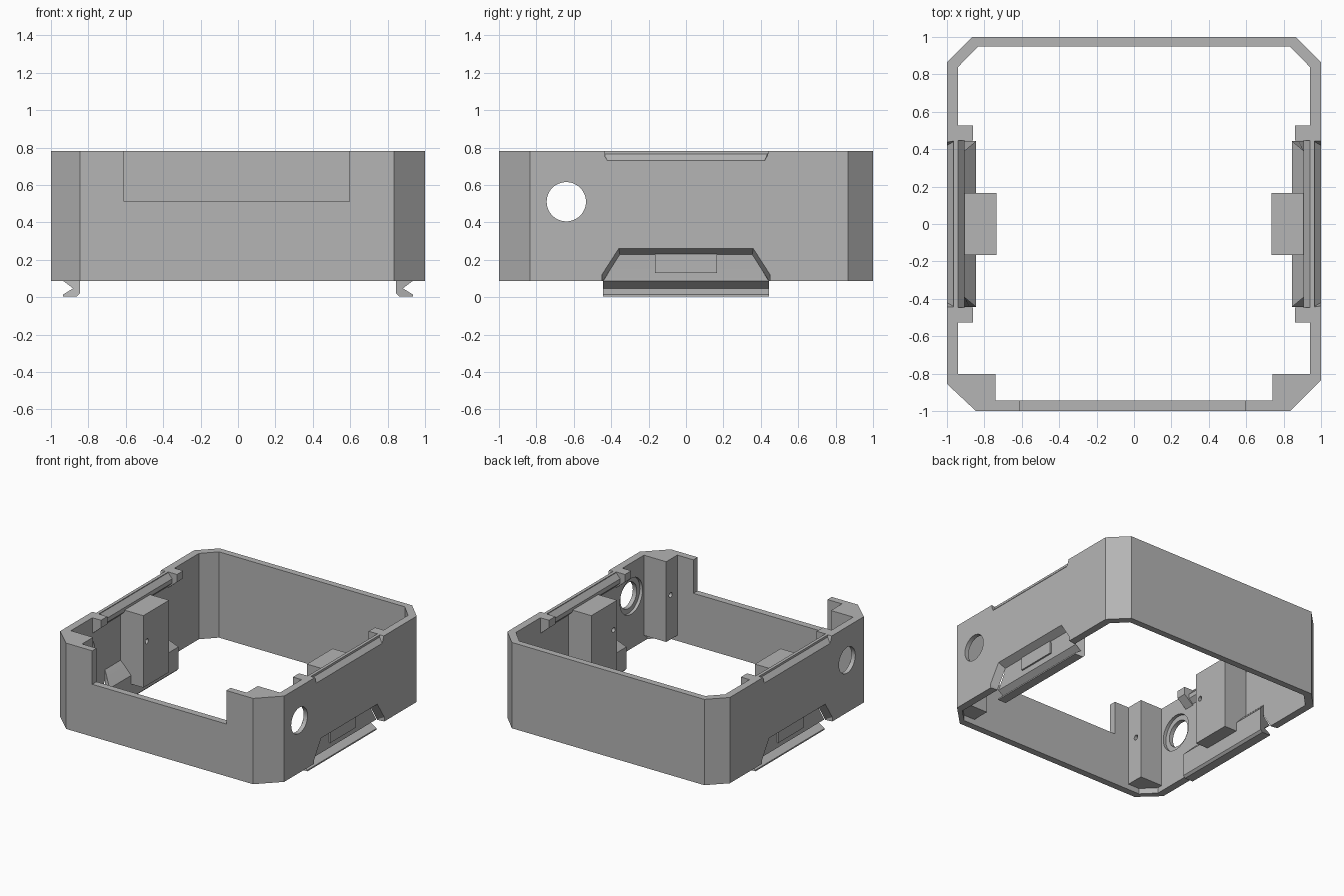
import bpy
import bmesh
from math import pi
from mathutils import Matrix, Vector

cube = bpy.data.objects.get("Cube")
if cube:
    bpy.data.objects.remove(cube, do_unlink=True)

grey = bpy.data.materials.new("plain_grey")
grey.use_nodes = True
grey.diffuse_color = (0.46, 0.46, 0.46, 1)
grey.node_tree.nodes["Principled BSDF"].inputs["Base Color"].default_value = (0.46, 0.46, 0.46, 1)


def finish(name, bm):
    bmesh.ops.recalc_face_normals(bm, faces=bm.faces)
    mesh = bpy.data.meshes.new(name)
    bm.to_mesh(mesh)
    bm.free()
    mesh.materials.append(grey)
    ob = bpy.data.objects.new(name, mesh)
    bpy.context.collection.objects.link(ob)
    return ob


def loft(name, first, second):
    """Closed solid between two matching rings of 3D points."""
    bm = bmesh.new()
    a = [bm.verts.new(p) for p in first]
    b = [bm.verts.new(p) for p in second]
    bm.faces.new(a)
    bm.faces.new(b)
    n = len(a)
    for i in range(n):
        j = (i + 1) % n
        bm.faces.new((a[i], a[j], b[j], b[i]))
    return finish(name, bm)


def upright(name, outline, low, high):
    return loft(name, [(x, y, low) for x, y in outline], [(x, y, high) for x, y in outline])


def along_y(name, profile, y0, y1):
    """Profile rows are x, z and how far the end is drawn in."""
    return loft(name, [(x, y0 + t, z) for x, z, t in profile],
                [(x, y1 - t, z) for x, z, t in profile])


def box(name, x, y, z):
    xs, ys = sorted(x), sorted(y)
    return upright(name, [(xs[0], ys[0]), (xs[1], ys[0]), (xs[1], ys[1]), (xs[0], ys[1])], *z)


def rod(name, centre, radius, length, sides=32):
    """Cylinder lying along x."""
    bm = bmesh.new()
    place = Matrix.Translation(Vector(centre)) @ Matrix.Rotation(pi / 2, 4, 'Y')
    bmesh.ops.create_cone(bm, cap_ends=True, segments=sides, radius1=radius,
                          radius2=radius, depth=length, matrix=place)
    return finish(name, bm)


def cut(target, cutter):
    cutter.hide_render = True
    mod = target.modifiers.new("cut", 'BOOLEAN')
    mod.operation = 'DIFFERENCE'
    mod.solver = 'EXACT'
    mod.object = cutter
    bpy.context.view_layer.objects.active = target
    bpy.ops.object.modifier_apply(modifier=mod.name)
    bpy.data.objects.remove(cutter, do_unlink=True)


BASE, TOP = 0.085, 0.782

# Wall frame with chamfered corners
outer = [(0.835, -1), (1, -0.835), (1, 0.865), (0.865, 1),
         (-0.865, 1), (-1, 0.865), (-1, -0.855), (-0.845, -1)]
inner = [(0.84, -0.945), (0.94, -0.845), (0.94, 0.84), (0.835, 0.948),
         (-0.835, 0.948), (-0.94, 0.84), (-0.94, -0.845), (-0.84, -0.945)]
frame = upright("wall_frame", outer, BASE, TOP)
cut(frame, upright("frame_hollow", inner, 0, 1))

# Front opening and round side holes
cut(frame, box("front_opening", (-0.61, 0.595), (-1.1, -0.9), (0.51, 1)))
cut(frame, rod("side_hole", (0, -0.64, 0.51), 0.105, 3, 48))
cut(frame, rod("hole_counterbore", (0, -0.64, 0.51), 0.145, 1.93, 48))

for s, side in ((1, "left"), (-1, "right")):
    # Outside recesses: catch groove at the top, tapered pocket at the bottom
    groove = [(1.0, 0.73, 0.03), (0.965, 0.765, 0.01), (0.965, 0.82, 0),
              (1.05, 0.82, 0), (1.05, 0.73, 0.03)]
    cut(frame, along_y("groove", [(s * x, z, t) for x, z, t in groove], -0.45, 0.45))
    pocket = [(-0.45, 0.02), (0.45, 0.02), (0.45, 0.12), (0.36, 0.26),
              (-0.36, 0.26), (-0.45, 0.12)]
    cut(frame, loft("pocket", [(s * 1.001, y, z) for y, z in pocket],
                    [(s * 0.932, y * 0.98, z - 0.035) for y, z in pocket]))

    # Snap clip: thick inner bulge with a notched hook below the wall
    clip = [(0.942, 0.3, 0.08), (0.905, 0.265, 0.05), (0.845, 0.2, 0), (0.845, 0.02, 0),
            (0.862, 0.003, 0), (0.935, 0.003, 0), (0.935, 0.014, 0),
            (0.882, 0.047, 0), (0.932, 0.085, 0), (0.932, 0.2, 0.07)]
    along_y(side + "_snap_clip", [(s * x, z, t) for x, z, t in clip], -0.443, 0.443)

    # Catch bar and its two end blocks inside the top edge
    bar = [(0.945, TOP, 0), (0.905, 0.735, 0), (0.905, 0.7, 0), (0.945, 0.66, 0)]
    along_y(side + "_catch_bar", [(s * x, z, t) for x, z, t in bar], -0.45, 0.45)
    end = [(0.945, TOP, 0), (0.862, TOP, 0), (0.862, 0.72, 0), (0.945, 0.65, 0)]
    for y, place in ((0.447, "back"), (-0.527, "front")):
        along_y(f"{side}_{place}_end_block", [(s * x, z, t) for x, z, t in end], y, y + 0.08)

    # Mounting block at mid wall, with screw hole
    block = box(side + "_mounting_block", (s * 0.735, s * 0.945), (-0.165, 0.165), (0.13, 0.715))
    cut(block, rod("block_screw", (s * 0.735, -0.12, 0.49), 0.02, 0.2, 16))

    # Front corner post, with screw hole
    plan = [(0.74, -0.803), (0.96, -0.803), (0.96, -0.85), (0.84, -0.965), (0.74, -0.965)]
    post = upright(side + "_corner_post", [(s * x, y) for x, y in plan], 0.13, TOP)
    cut(post, rod("post_screw", (s * 0.74, -0.86, 0.49), 0.02, 0.2, 16))

# Keep corners crisp and round bores smooth
for ob in bpy.context.collection.objects:
    if ob.type == 'MESH' and grey.name in ob.data.materials:
        bpy.ops.object.select_all(action='DESELECT')
        ob.select_set(True)
        bpy.context.view_layer.objects.active = ob
        bpy.ops.object.shade_smooth_by_angle(angle=pi / 7)
